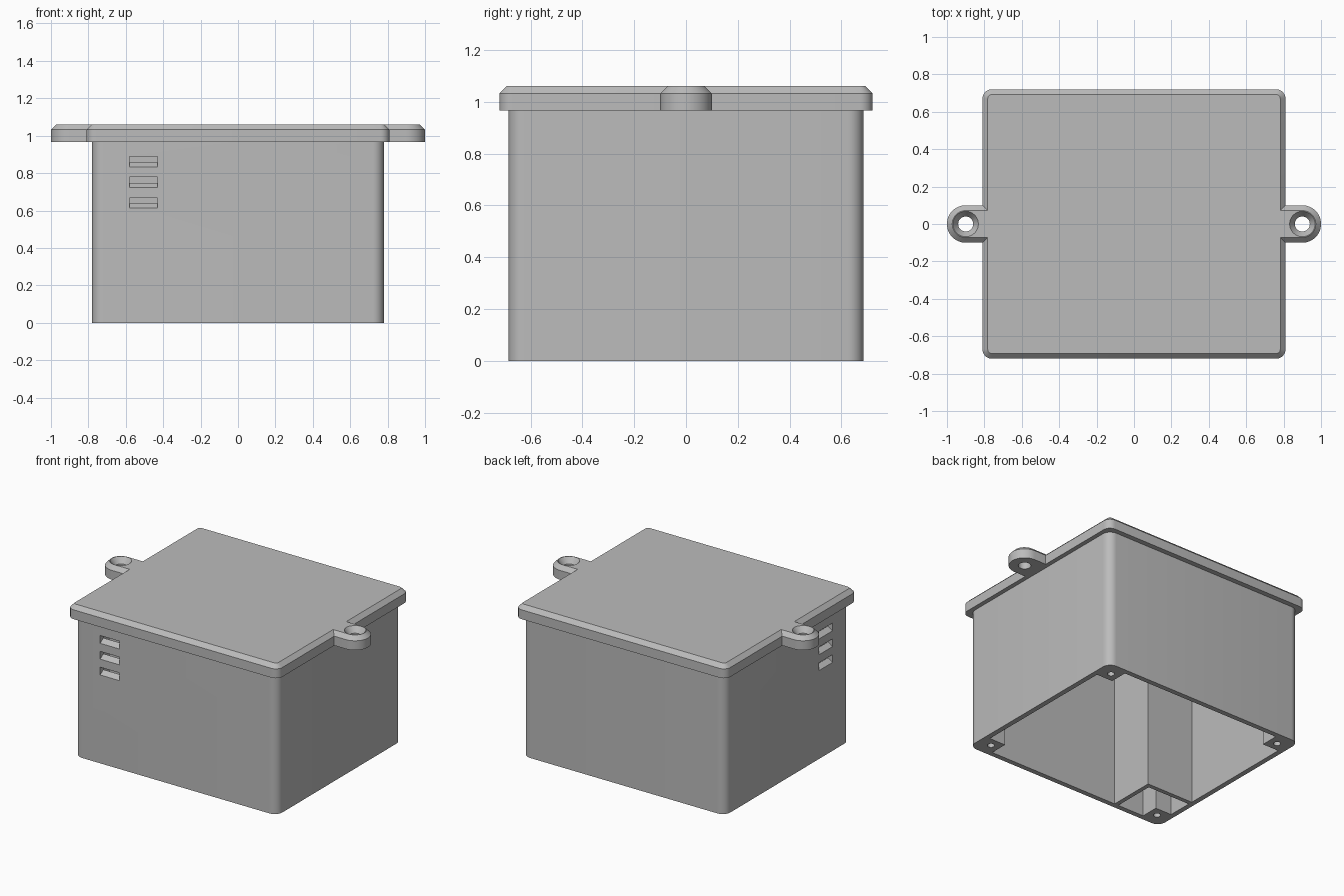
import bpy, bmesh, math
from mathutils import Matrix, Vector

if "Cube" in bpy.data.objects:
    bpy.data.objects.remove(bpy.data.objects["Cube"], do_unlink=True)

GREY = (0.5, 0.5, 0.5, 1)
mat = bpy.data.materials.new("matte grey plastic")
mat.use_nodes = True
mat.diffuse_color = GREY
mat.node_tree.nodes["Principled BSDF"].inputs["Base Color"].default_value = GREY

# Main dimensions
HX, HY, WALL = 0.78, 0.685, 0.035
IX, IY = HX - WALL, HY - WALL
TOP, CEILING, LID_TOP, CHAMFER = 0.967, 1.02, 1.06, 0.028
LX, LY, EAR_X, EAR_R = 0.81, 0.72, 0.9, 0.1
POST = 0.125


def arc(cx, cy, r, start, end, n):
    return [(cx + r * math.cos(math.radians(start + (end - start) * i / n)),
             cy + r * math.sin(math.radians(start + (end - start) * i / n))) for i in range(n + 1)]


def rounded_rect(hx, hy, r, n=8):
    pts = []
    for sx, sy, a in ((1, 1, 0), (-1, 1, 90), (-1, -1, 180), (1, -1, 270)):
        pts += arc(sx * (hx - r), sy * (hy - r), r, a, a + 90, n)
    return pts


def lid_outline(d):
    """Rounded rectangle with a rounded ear on each side, inset by d."""
    hx, hy, r, e = LX - d, LY - d, 0.05 - d, EAR_R - d
    half = [(hx, -e)] + arc(EAR_X, 0, e, -90, 90, 24) + [(hx, e)]
    half += arc(hx - r, hy - r, r, 0, 90, 8) + arc(r - hx, hy - r, r, 90, 180, 8)
    return half + [(-x, -y) for x, y in half]


def loft(name, rings):
    """Closed solid through matching rings given as (points, z)."""
    bm = bmesh.new()
    loops = [[bm.verts.new((x, y, z)) for x, y in pts] for pts, z in rings]
    n = len(loops[0])
    for a, b in zip(loops, loops[1:]):
        for i in range(n):
            j = (i + 1) % n
            bm.faces.new((a[i], a[j], b[j], b[i]))
    bm.faces.new(loops[0][::-1])
    bm.faces.new(loops[-1])
    bmesh.ops.recalc_face_normals(bm, faces=bm.faces)
    mesh = bpy.data.meshes.new(name)
    bm.to_mesh(mesh)
    bm.free()
    mesh.materials.append(mat)
    ob = bpy.data.objects.new(name, mesh)
    bpy.context.collection.objects.link(ob)
    return ob


def box(name, x0, x1, y0, y1, z0, z1):
    pts = [(x0, y0), (x1, y0), (x1, y1), (x0, y1)]
    return loft(name, [(pts, z0), (pts, z1)])


def spindle(name, x, y, steps):
    """Round solid from (radius, z) steps."""
    return loft(name, [(arc(x, y, r, 0, 348.75, 31), z) for r, z in steps])


def cut(ob, cutters):
    """Subtract the cutters and bake the result."""
    for c in cutters:
        m = ob.modifiers.new("cut", 'BOOLEAN')
        m.operation, m.solver, m.object = 'DIFFERENCE', 'EXACT', c
    dg = bpy.context.evaluated_depsgraph_get()
    mesh = bpy.data.meshes.new_from_object(ob.evaluated_get(dg))
    ob.modifiers.clear()
    ob.data = mesh
    for c in cutters:
        bpy.data.objects.remove(c, do_unlink=True)


def vent_cutter(z, side):
    """Slot whose floor and roof climb towards the inside."""
    far, rise = 0.03, 0.024 / WALL
    rings = []
    for h in (0, 0.054):
        rings.append(([(-0.075, -far), (0.075, -far), (0.075, WALL + far), (-0.075, WALL + far)], h))
    ob = loft("vent_cutter", rings)
    for v in ob.data.vertices:
        v.co.z += v.co.y * rise + z
    if side:
        turn = Matrix.Translation(Vector((-HX, -0.42, 0))) @ Matrix.Rotation(-math.pi / 2, 4, 'Z')
    else:
        turn = Matrix.Translation(Vector((-0.505, -HY, 0)))
    ob.data.transform(turn)
    return ob


# Case walls: open below, with louvred vents around one corner
body = loft("case_body", [(rounded_rect(HX, HY, 0.06), 0), (rounded_rect(HX, HY, 0.06), TOP)])
vents = [vent_cutter(z, s) for z in (0.614, 0.724, 0.834) for s in (False, True)]
cut(body, [box("cavity_cutter", -IX, IX, -IY, IY, -0.1, 1.2)] + vents)

# Lid with mounting ears, countersunk holes and hollow underside
lid = loft("lid", [(lid_outline(0), TOP), (lid_outline(0), LID_TOP - CHAMFER),
                   (lid_outline(CHAMFER), LID_TOP)])
holes = [spindle("ear_hole_cutter", s * EAR_X, 0,
                 [(0.04, 0.9), (0.04, 1.02), (0.068, LID_TOP), (0.068, 1.1)]) for s in (-1, 1)]
cut(lid, holes + [box("underside_cutter", -IX, IX, -IY, IY, 0.9, CEILING)])

# Corner screw posts
posts = []
for sx, side in ((1, "left"), (-1, "right")):
    for sy, end in ((-1, "front"), (1, "back")):
        xs = sorted((sx * IX, sx * (IX - POST)))
        ys = sorted((sy * IY, sy * (IY - POST)))
        post = box(f"{end}_{side}_screw_post", *xs, *ys, 0, CEILING)
        cut(post, [spindle("screw_cutter", sx * 0.683, sy * 0.588, [(0.023, -0.1), (0.023, 0.3)])])
        posts.append(post)

# Partition closing off the vented corner
PX, PY, T = -0.386, -0.322, 0.03
part = loft("vent_partition", [([(PX - T, -IY), (PX, -IY), (PX, PY), (-IX, PY),
                                 (-IX, PY - T), (PX - T, PY - T)], z) for z in (0, CEILING)])

# Smooth the curved sides, keep edges crisp
bpy.ops.object.select_all(action='DESELECT')
for ob in [body, lid, part] + posts:
    ob.select_set(True)
bpy.context.view_layer.objects.active = body
bpy.ops.object.shade_smooth_by_angle(angle=math.radians(30))
